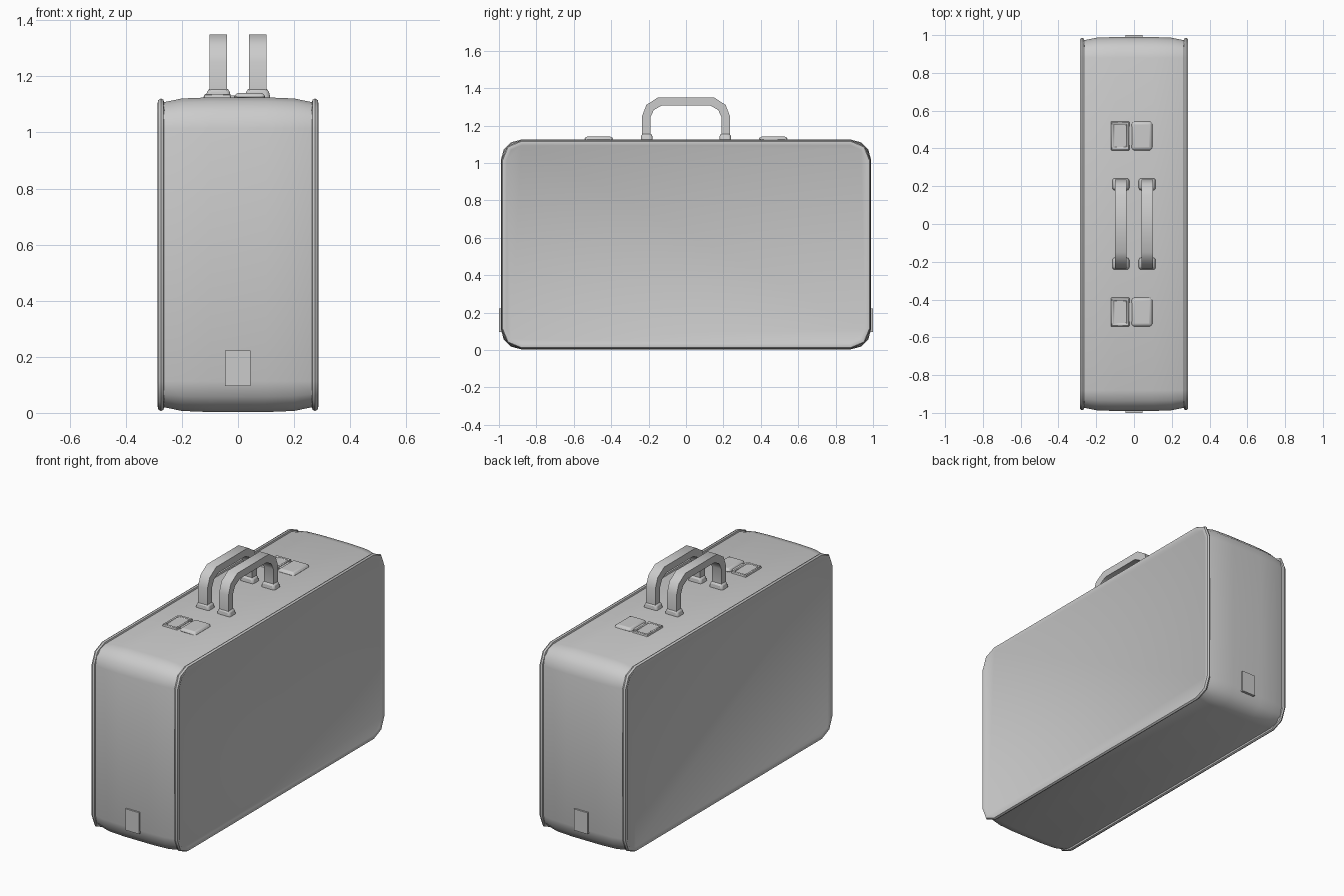
import bpy, bmesh, math

if "Cube" in bpy.data.objects:
    bpy.data.objects.remove(bpy.data.objects["Cube"])


def finish(name, bm, angle=30, bevel=0, segments=2):
    bmesh.ops.recalc_face_normals(bm, faces=bm.faces)
    me = bpy.data.meshes.new(name)
    bm.to_mesh(me)
    bm.free()
    ob = bpy.data.objects.new(name, me)
    bpy.context.collection.objects.link(ob)
    if bevel:
        m = ob.modifiers.new("bevel", 'BEVEL')
        m.width, m.segments, m.limit_method = bevel, segments, 'ANGLE'
    bpy.ops.object.select_all(action='DESELECT')
    ob.select_set(True)
    bpy.context.view_layer.objects.active = ob
    bpy.ops.object.shade_smooth_by_angle(angle=math.radians(angle))
    return ob


def rounded_loop(x, inset, r=0.11, seg=2):
    # rounded rectangle in the yz plane, shrunk by inset
    hy, z0, z1 = 0.99 - inset, 0.003 + inset, 1.125 - inset
    r -= inset
    pts = []
    for i, (cy, cz) in enumerate([(hy - r, z1 - r), (r - hy, z1 - r),
                                  (r - hy, z0 + r), (hy - r, z0 + r)]):
        for k in range(seg + 1):
            a = math.pi / 2 * (i + k / seg)
            pts.append((x, cy + r * math.cos(a), cz + r * math.sin(a)))
    return pts


def loft(name, stations, caps, angle, seg=2):
    bm = bmesh.new()
    rings = [[bm.verts.new(p) for p in rounded_loop(x, i, seg=seg)] for x, i in stations]
    for a, b in zip(rings, rings[1:]):
        for k in range(len(a)):
            n = (k + 1) % len(a)
            bm.faces.new((a[k], a[n], b[n], b[k]))
    if caps == 'both':
        bm.faces.new(rings[0])
    if caps:
        bm.faces.new(rings[-1])
    return finish(name, bm, angle)


def box(bm, x, y, z, taper=0.0):
    bmesh.ops.create_cube(bm, size=1)
    for v in bm.verts:
        t = taper if v.co.z > 0 else 0
        v.co = [lo + (hi - lo) * (c + 0.5) - math.copysign(s, c)
                for c, (lo, hi), s in zip(v.co, (x, y, z), (t, t, 0))]


# case shell, gently bulging across its width
loft("case_shell", [(-0.268, 0.018), (-0.2, 0.004), (-0.1, 0), (0.1, 0),
                    (0.2, 0.004), (0.268, 0.018)], 'both', 50, seg=3)

for s, side in ((-1, "left"), (1, "right")):
    # raised rim and flat side panel
    loft(side + "_panel_rim", [(s * 0.262, 0.022), (s * 0.266, 0.008), (s * 0.275, 0.004),
                               (s * 0.285, 0.010), (s * 0.287, 0.024), (s * 0.283, 0.032)],
         'end', 50)

    # carrying handle
    half = [(0.235, 1.14), (0.235, 1.25), (0.212, 1.31), (0.15, 1.35)]
    inner = [(0.19, 1.14), (0.19, 1.245), (0.172, 1.283), (0.128, 1.308)]
    outer = half + [(-y, z) for y, z in reversed(half)]
    under = inner + [(-y, z) for y, z in reversed(inner)]
    bm = bmesh.new()
    cx = s * 0.07
    rings = [[bm.verts.new((cx + dx, y, z)) for dx, (y, z) in
              ((-0.031, o), (0.031, o), (0.031, u), (-0.031, u))] for o, u in zip(outer, under)]
    for a, b in zip(rings, rings[1:]):
        for k in range(4):
            bm.faces.new((a[k], a[k - 1], b[k - 1], b[k]))
    bm.faces.new(rings[0])
    bm.faces.new(rings[-1])
    finish(side + "_handle", bm, 40)

    # handle mounts
    for t, end in ((-1, "front"), (1, "back")):
        y = t * 0.21
        bm = bmesh.new()
        box(bm, (cx - 0.048, cx + 0.048), (y - 0.033, y + 0.033), (1.115, 1.157), 0.005)
        top = max(bm.faces, key=lambda f: f.calc_center_median().z)
        for v in top.verts:
            v.co.x += math.copysign(0.006, cx - v.co.x)
        finish(f"{side}_{end}_handle_mount", bm, 35, 0.012)

for t, end in ((-1, "front"), (1, "back")):
    y0, y1 = sorted((t * 0.388, t * 0.545))
    # latch frame with a recessed middle
    bm = bmesh.new()
    box(bm, (-0.125, -0.022), (y0, y1), (1.115, 1.137), 0.005)
    top = max(bm.faces, key=lambda f: f.calc_center_median().z)
    bmesh.ops.inset_region(bm, faces=[top], thickness=0.014)
    bmesh.ops.inset_region(bm, faces=[top], thickness=0.004, depth=-0.008)
    finish(end + "_latch_frame", bm, 30, 0.003, 1)

    # latch cushion plate
    bm = bmesh.new()
    box(bm, (-0.015, 0.099), (y0, y1), (1.112, 1.141), 0.004)
    finish(end + "_latch_plate", bm, 50, 0.016, 3)

    # latch hinge between the two
    bm = bmesh.new()
    box(bm, (-0.03, -0.005), (y0 + 0.03, y1 - 0.03), (1.115, 1.131))
    finish(end + "_latch_hinge", bm)

    # small tab low on the narrow side
    ya, yb = sorted((t * 0.98, t * 1.0))
    bm = bmesh.new()
    box(bm, (-0.046, 0.044), (ya, yb), (0.095, 0.223))
    finish(end + "_side_tab", bm)
